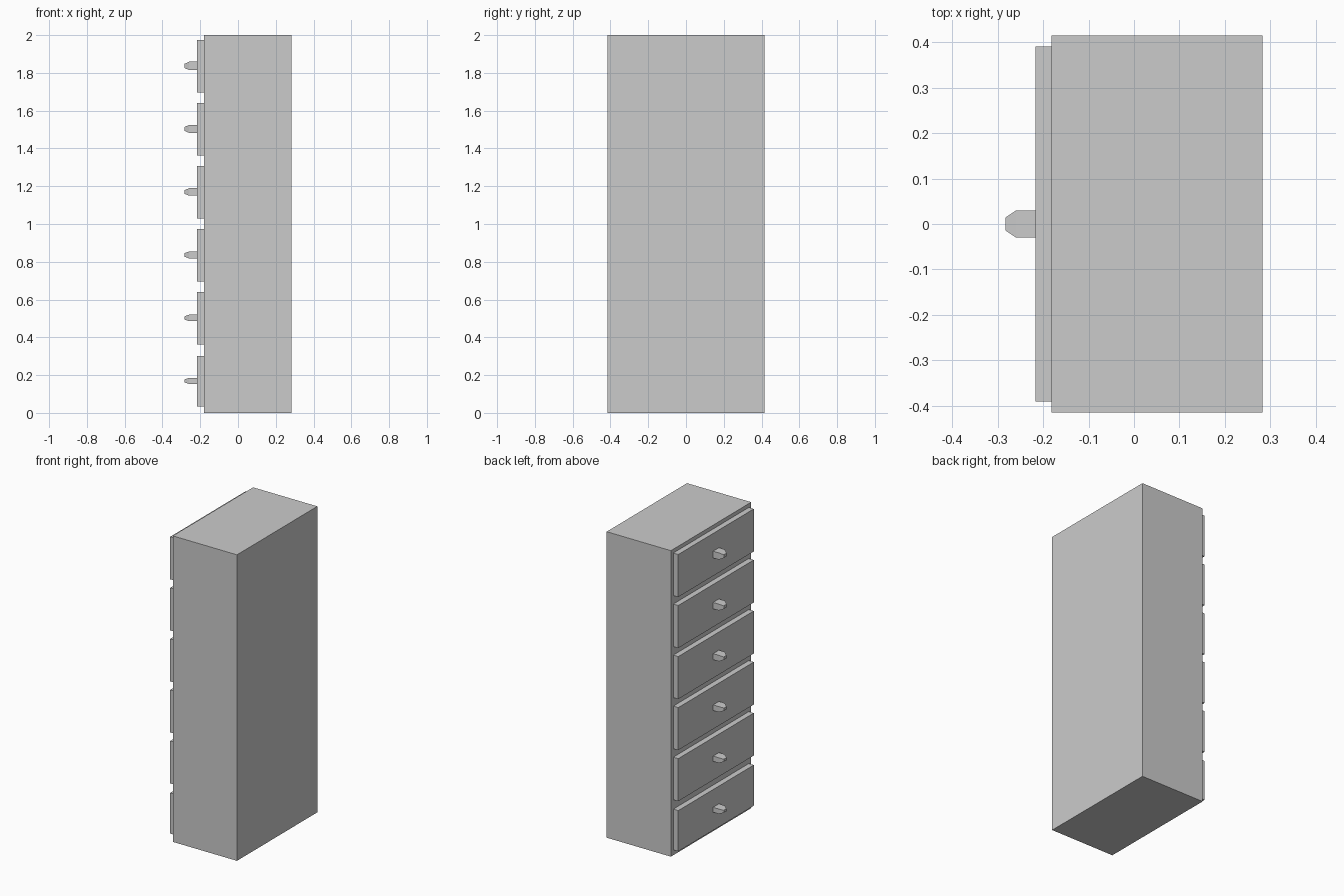
import bpy, bmesh

if "Cube" in bpy.data.objects:
    bpy.data.objects.remove(bpy.data.objects["Cube"])

BODY_FRONT, BODY_BACK = -0.181, 0.283
DRAWER_FRONT, KNOB_TAPER, KNOB_TIP = -0.217, -0.259, -0.283


def loft(name, sections, center_z=0.0):
    """Solid through rectangular sections (x, half width in y, half height in z)."""
    bm = bmesh.new()
    rings = [[bm.verts.new((x, sy * hy, center_z + sz * hz))
              for sy, sz in ((-1, -1), (1, -1), (1, 1), (-1, 1))]
             for x, hy, hz in sections]
    bm.faces.new(rings[0])
    bm.faces.new(rings[-1])
    for a, b in zip(rings, rings[1:]):
        for i in range(4):
            j = (i + 1) % 4
            bm.faces.new((a[i], a[j], b[j], b[i]))
    bmesh.ops.recalc_face_normals(bm, faces=bm.faces)
    mesh = bpy.data.meshes.new(name)
    bm.to_mesh(mesh)
    bm.free()
    obj = bpy.data.objects.new(name, mesh)
    bpy.context.collection.objects.link(obj)
    return obj


# Cabinet body
loft("cabinet_body", [(BODY_FRONT, 0.415, 1.0), (BODY_BACK, 0.415, 1.0)], 1.0)

# Six drawer fronts, each with a tapered knob; the lower knobs are slimmer
for i in range(6):
    z = 0.168 + i * 0.3336
    half_height = 0.133 if i == 0 else 0.139
    loft(f"drawer_front_{i + 1}",
         [(DRAWER_FRONT, 0.39, half_height), (BODY_FRONT, 0.39, half_height)], z)

    knob_h = 0.016 + i * 0.0012
    loft(f"drawer_knob_{i + 1}",
         [(KNOB_TIP, 0.014, knob_h * 0.5),
          (KNOB_TAPER, 0.03, knob_h),
          (DRAWER_FRONT, 0.03, knob_h)], z + 0.001)
